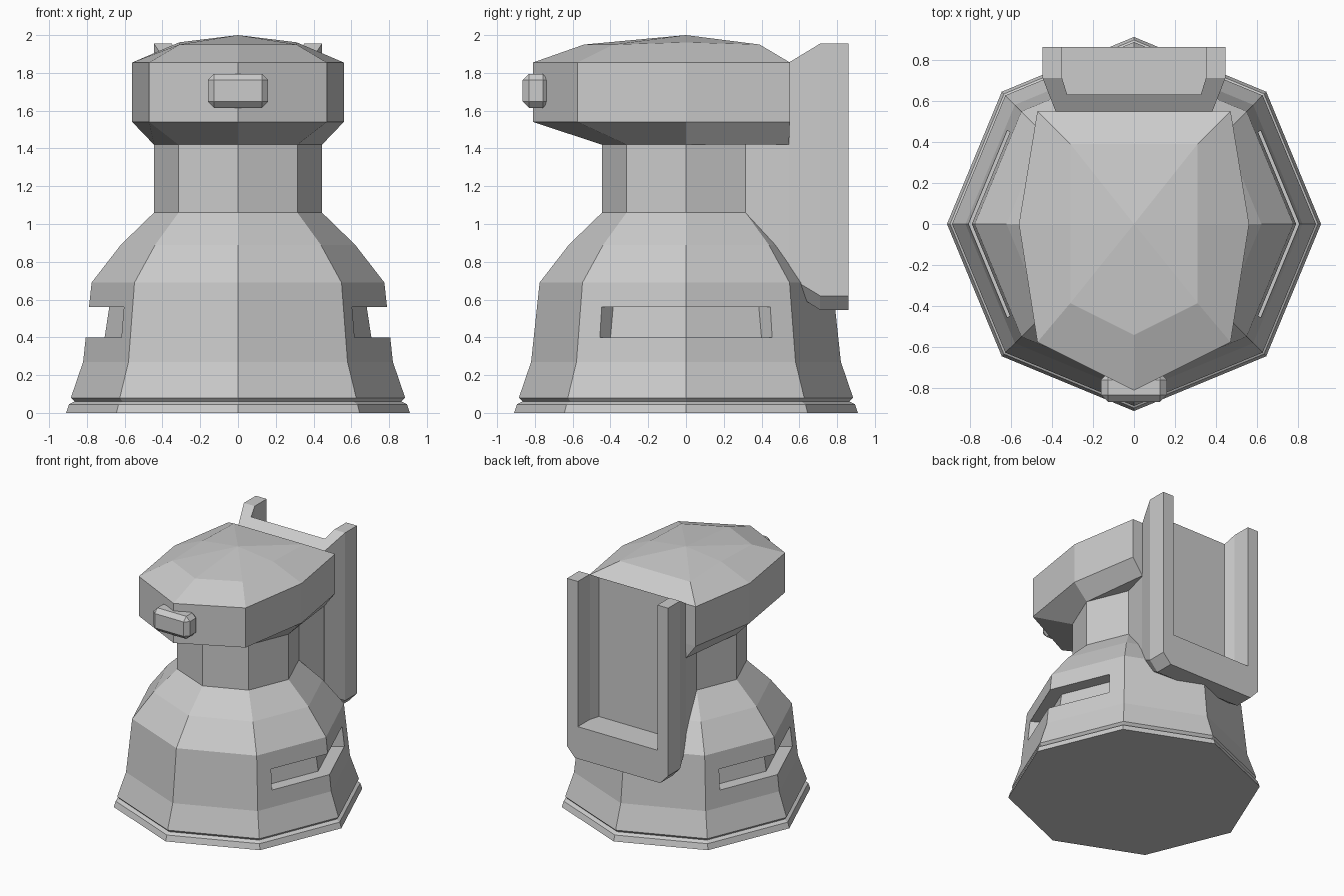
import bpy
import bmesh
from math import cos, sin, pi

if "Cube" in bpy.data.objects:
    bpy.data.objects.remove(bpy.data.objects["Cube"], do_unlink=True)

grey = bpy.data.materials.new("plain_grey")
grey.use_nodes = True
grey.diffuse_color = (0.6, 0.6, 0.6, 1)
grey.node_tree.nodes["Principled BSDF"].inputs["Base Color"].default_value = (0.6, 0.6, 0.6, 1)


def finish(name, bm):
    bmesh.ops.recalc_face_normals(bm, faces=bm.faces[:])
    mesh = bpy.data.meshes.new(name)
    bm.to_mesh(mesh)
    bm.free()
    mesh.materials.append(grey)
    obj = bpy.data.objects.new(name, mesh)
    bpy.context.collection.objects.link(obj)
    return obj


def loft(name, rings, apex=None):
    """Skin a stack of equal point rings; the last cap may rise to an apex."""
    bm = bmesh.new()
    loops = [[bm.verts.new(p) for p in ring] for ring in rings]
    n = len(loops[0])
    for a, b in zip(loops, loops[1:]):
        for i in range(n):
            j = (i + 1) % n
            bm.faces.new((a[i], a[j], b[j], b[i]))
    bm.faces.new(loops[0])
    if apex:
        tip = bm.verts.new(apex)
        for i in range(n):
            bm.faces.new((loops[-1][i], loops[-1][(i + 1) % n], tip))
    else:
        bm.faces.new(loops[-1])
    return finish(name, bm)


def mirrored(half):
    """Close a half outline whose first and last points lie on x = 0."""
    return half + [(-p[0], *p[1:]) for p in reversed(half[1:-1])]


def section(y, half):
    return [(x, y, z) for x, z in mirrored(half)]


def cut(obj, cutter):
    cutter.hide_render = True
    mod = obj.modifiers.new("cut", "BOOLEAN")
    mod.operation = "DIFFERENCE"
    mod.solver = "EXACT"
    mod.object = cutter
    bpy.context.view_layer.objects.active = obj
    bpy.ops.object.modifier_apply(modifier=mod.name)


# Eight-sided body with base lip, shoulders and neck
profile = [(0.91, 0), (0.895, 0.045), (0.865, 0.06), (0.885, 0.08), (0.82, 0.27),
           (0.775, 0.69), (0.62, 0.89), (0.445, 1.06), (0.445, 1.5)]
body = loft("body", [[(r * cos(i * pi / 4), r * sin(i * pi / 4), z) for i in range(8)]
                     for r, z in profile])

# Bent slots wrapping both side corners
for side in (1, -1):
    rings = []
    for r, z, inner in ((0.805, 0.40, 0.877), (0.788, 0.56, 0.865)):
        plan = [(inner, -1), (inner, 0), (inner, 1), (1.3, 1), (1.3, 0), (1.3, -1)]
        rings.append([(side * r * k * (0.766 if e else 1), r * k * 0.566 * e, z)
                      for k, e in plan])
    slot = loft("slot_cutter", rings)
    cut(body, slot)
    bpy.data.objects.remove(slot, do_unlink=True)

# Faceted head with a low peaked crown
head_rings = [
    [(0, -0.445, 1.42), (0.315, -0.315, 1.42), (0.445, 0, 1.42), (0.38, 0.545, 1.42), (0, 0.545, 1.42)],
    [(0, -0.81, 1.54), (0.47, -0.575, 1.54), (0.56, 0, 1.54), (0.47, 0.55, 1.54), (0, 0.55, 1.54)],
    [(0, -0.81, 1.855), (0.47, -0.575, 1.855), (0.56, 0, 1.855), (0.47, 0.55, 1.855), (0, 0.55, 1.855)],
    [(0, -0.54, 1.95), (0.31, -0.385, 1.95), (0.31, 0, 1.962), (0.31, 0.39, 1.95), (0, 0.39, 1.95)],
]
loft("head", [mirrored(h) for h in head_rings], apex=(0, 0, 2))

# Chamfered visor block on the face
bm = bmesh.new()
bmesh.ops.create_cube(bm, size=1)
for v in bm.verts:
    v.co = (v.co.x * 0.32, v.co.y * 0.14 - 0.795, v.co.z * 0.18 + 1.705)
bmesh.ops.bevel(bm, geom=bm.edges[:], offset=0.033, segments=1, affect="EDGES")
finish("face_block", bm)

# Bridge joining neck and back unit
loft("back_bridge", [[(-w, y, 0.65), (w, y, 0.65), (w, y, 1.45), (-w, y, 1.45)]
                     for w, y in ((0.315, 0.315), (0.38, 0.56))])

# Back unit with chamfered front and a channel open to the top and rear
rear = [(0, 0.545), (0.375, 0.545), (0.445, 0.62), (0.445, 1.955), (0, 1.955)]
front = [(0, 0.65), (0.32, 0.65), (0.38, 0.72), (0.38, 1.855), (0, 1.855)]
pack = loft("back_unit", [section(0.545, front), section(0.71, rear), section(0.86, rear)])
channel = loft("channel_cutter", [
    section(y, [(0, 0.8), (w, 0.8), (w, 2.2), (0, 2.2)])
    for y, w in ((0.63, 0.325), (0.71, 0.35), (0.95, 0.35))])
cut(pack, channel)
cut(body, channel)
bpy.data.objects.remove(channel, do_unlink=True)
